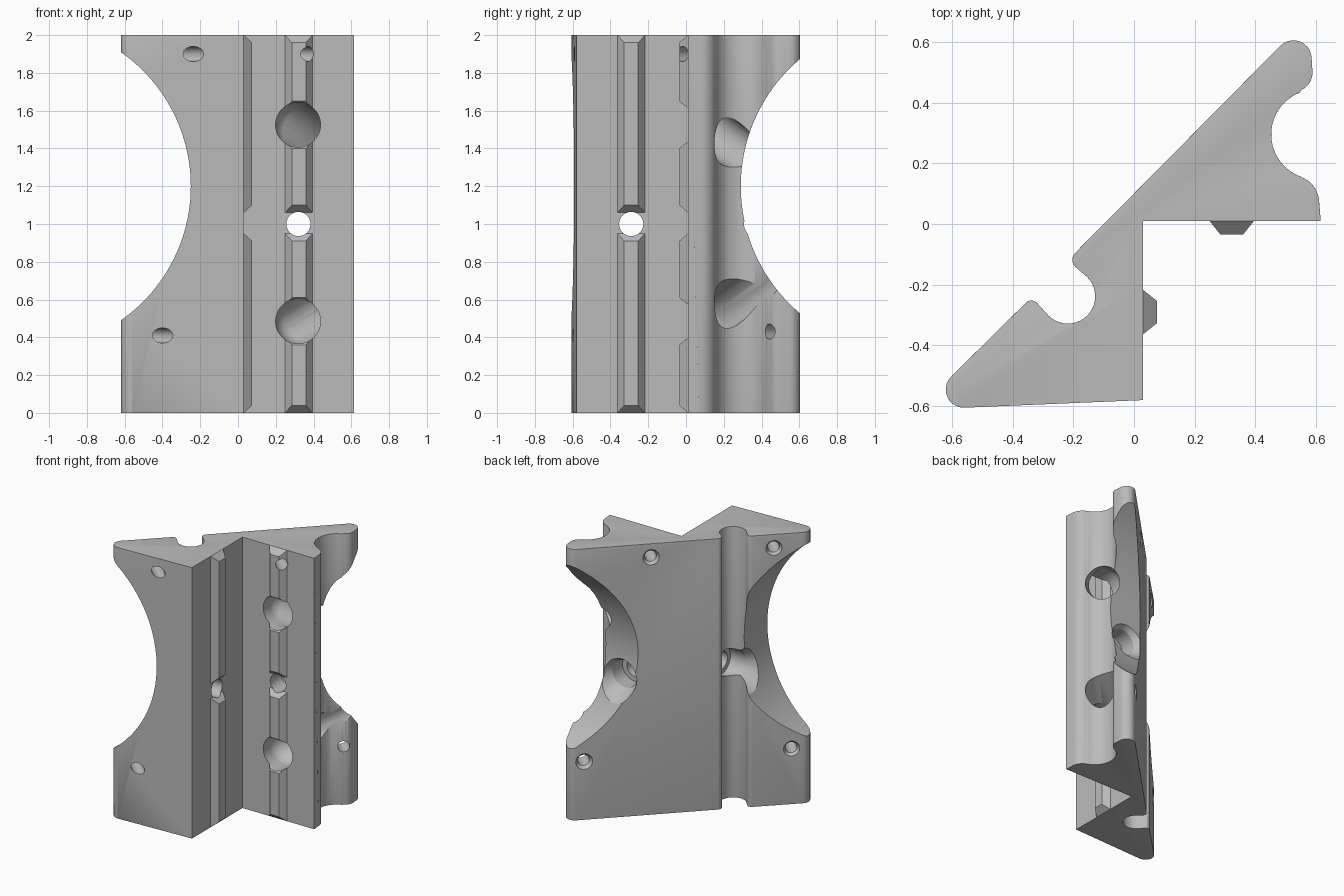
import bpy, bmesh
from math import sin, cos, radians, sqrt
from mathutils import Vector, Matrix

old = bpy.data.objects.get("Cube")
if old:
    bpy.data.objects.remove(old, do_unlink=True)

grey = bpy.data.materials.new("plain_grey")
grey.use_nodes = True
grey.diffuse_color = (0.5, 0.5, 0.5, 1)
grey.node_tree.nodes["Principled BSDF"].inputs["Base Color"].default_value = (0.5, 0.5, 0.5, 1)


def make_object(name, bm):
    bmesh.ops.recalc_face_normals(bm, faces=bm.faces)
    mesh = bpy.data.meshes.new(name)
    bm.to_mesh(mesh)
    bm.free()
    mesh.materials.append(grey)
    obj = bpy.data.objects.new(name, mesh)
    bpy.context.collection.objects.link(obj)
    return obj


def arc(cx, cy, r, start, end, n=8):
    steps = [radians(start + (end - start) * i / n) for i in range(n + 1)]
    return [(cx + r * cos(a), cy + r * sin(a)) for a in steps]


def combine(target, tool, operation):
    """Apply one boolean and throw the tool away."""
    mod = target.modifiers.new("shape", 'BOOLEAN')
    mod.operation, mod.solver, mod.object = operation, 'EXACT', tool
    bpy.context.view_layer.objects.active = target
    bpy.ops.object.modifier_apply(modifier=mod.name)
    bpy.data.objects.remove(tool, do_unlink=True)


def cone(start, end, r1, r2=None, sides=48):
    start, end = Vector(start), Vector(end)
    axis = end - start
    bm = bmesh.new()
    turn = axis.to_track_quat('Z', 'Y').to_matrix().to_4x4()
    bmesh.ops.create_cone(bm, cap_ends=True, segments=sides, radius1=r1,
                          radius2=r1 if r2 is None else r2, depth=axis.length,
                          matrix=Matrix.Translation((start + end) / 2) @ turn)
    return make_object("hole_cutter", bm)


def ball(center, r):
    bm = bmesh.new()
    bmesh.ops.create_uvsphere(bm, u_segments=48, v_segments=24, radius=r,
                              matrix=Matrix.Translation(center))
    return make_object("ball_cutter", bm)


def rib(place, z0, z1):
    """Tapered rib; place(side, out) maps its cross-section to x, y."""
    bm = bmesh.new()
    rings = []
    for half, out, inset in ((0.073, -0.02, 0), (0.073, 0, 0), (0.037, 0.045, 0.04)):
        corners = ((-half, z0 + inset), (half, z0 + inset),
                   (half, z1 - inset), (-half, z1 - inset))
        rings.append([bm.verts.new((*place(s, out), z)) for s, z in corners])
    for a, b in zip(rings, rings[1:]):
        for i in range(4):
            j = (i + 1) % 4
            bm.faces.new((a[i], a[j], b[j], b[i]))
    bm.faces.new(rings[0])
    bm.faces.new(rings[-1])
    return make_object("rib", bm)


# Body: one outline drawn upwards
outline = [(0.03, -0.58), (0.03, 0.01), (0.615, 0.01)]
outline += arc(0.52, 0.07, 0.09, 0, 70)              # flange corner
outline += arc(0.60, 0.295, 0.148, 250, 112, 20)     # side channel
outline += arc(0.523, 0.5, 0.065, -62, 0)            # end lobe
outline += arc(0.525, 0.545, 0.06, 0, 135, 10)
outline += arc(-0.17, -0.118, 0.033, 135, 225)       # groove in the slanted back
outline += arc(-0.218, -0.238, 0.09, 45, -135, 20)
outline += arc(-0.338, -0.278, 0.026, 45, 135)
outline += arc(-0.56, -0.545, 0.06, 135, 270, 10)    # rounded tip

bm = bmesh.new()
base = bm.faces.new([bm.verts.new((x, y, 0)) for x, y in outline])
grown = bmesh.ops.extrude_face_region(bm, geom=[base])
bmesh.ops.translate(bm, vec=(0, 0, 2),
                    verts=[v for v in grown["geom"] if isinstance(v, bmesh.types.BMVert)])


def is_front(v):
    return abs(v.co.y - 0.01) < 0.001 or abs(v.co.x - 0.03) < 0.001


# Soft rim along the back and ends only
rim = [e for e in bm.edges if abs(e.verts[0].co.z - e.verts[1].co.z) < 0.01
       and not any(is_front(v) for v in e.verts)]
bmesh.ops.bevel(bm, geom=rim, offset=0.022, segments=4, profile=0.5,
                affect='EDGES', clamp_overlap=True)
body = make_object("angle_bracket", bm)

# Ribs on the two inner faces
for z0, z1 in ((0, 0.40), (0.57, 0.95), (1.06, 1.44), (1.61, 2)):
    combine(body, rib(lambda s, o: (0.322 + s, 0.01 - o), z0, z1), 'UNION')
for z0, z1 in ((0, 0.95), (1.06, 2)):
    combine(body, rib(lambda s, o: (0.03 + o, -0.29 + s), z0, z1), 'UNION')

# Waists: a large round cut at each end
cutters = [cone((-1.116, -1, 1.2), (-1.116, 1, 1.2), 0.866, sides=160),
           cone((-1, 1.17, 1.2), (1, 1.17, 1.2), 0.88, sides=160)]

# Middle bolt holes with flared counterbores
cutters += [cone((0.32, -0.3, 1), (0.32, 0.9, 1), 0.064),
            cone((0.32, 0.14, 1), (0.32, 0.9, 1), 0.1),
            cone((0.32, 0.24, 1), (0.32, 0.46, 1), 0.09, 0.23),
            cone((0.3, -0.29, 1), (-0.9, -0.29, 1), 0.064),
            cone((-0.09, -0.29, 1), (-0.9, -0.29, 1), 0.1),
            cone((-0.2, -0.29, 1), (-0.42, -0.29, 1), 0.09, 0.23)]

# Large bent holes from the front into the side channel
for z, drift in ((1.525, -1), (0.485, 1)):
    elbow = Vector((0.318, 0.09, z))
    cutters += [cone((0.318, -0.2, z), elbow, 0.119),
                ball(elbow, 0.1192),
                cone(elbow, elbow + Vector((0.42, 0.38, 0.26 * drift)), 0.118)]

# Small screw holes, square to the slanted back, countersunk
across = Vector((1, -1, 0)) / sqrt(2)
for u, z in ((0.25, 1.9), (-0.585, 1.9), (0.705, 0.43), (-0.705, 0.41)):
    centre = Vector((u, u, 0)) / sqrt(2) + Vector((0, 0, z))
    back = centre - across * 0.07
    cutters += [cone(centre - across, centre + across, 0.04, sides=32),
                cone(back - across * 0.02, back + across * 0.025, 0.07, 0.036, sides=32)]

for cutter in cutters:
    combine(body, cutter, 'DIFFERENCE')

# Smooth shading with crisp edges
bpy.ops.object.select_all(action='DESELECT')
body.select_set(True)
bpy.context.view_layer.objects.active = body
bpy.ops.object.shade_smooth_by_angle(angle=radians(30))
